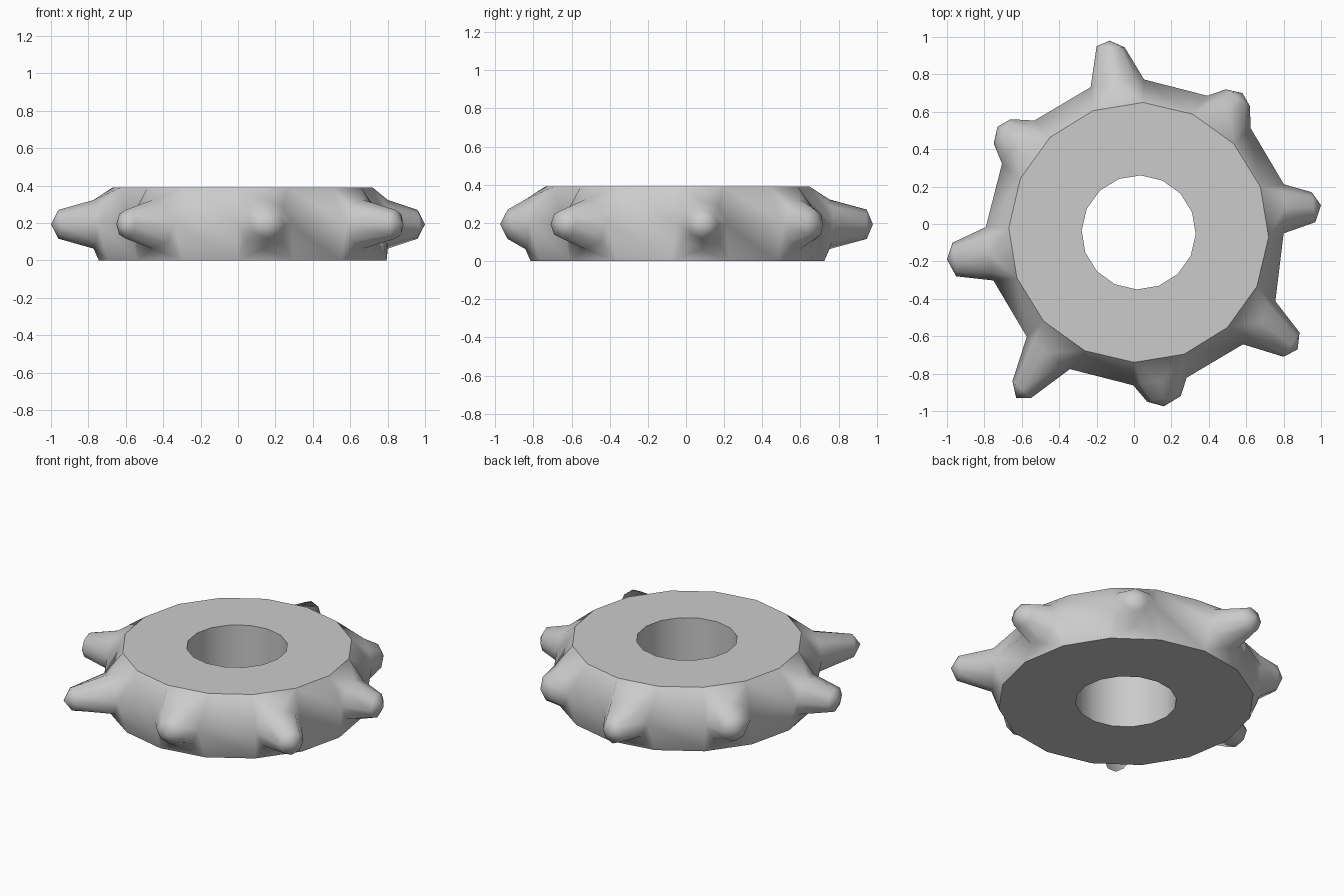
import bpy, bmesh, math
from mathutils import Vector

cube = bpy.data.objects.get("Cube")
if cube:
    bpy.data.objects.remove(cube)

SIDES = 16
CENTRE = Vector((0.025, -0.045, 0))
MID = 0.193
bm = bmesh.new()


def ring(radius, z, odd_shift=0):
    """Polygon of vertices, counter-clockwise seen from above."""
    verts = []
    for i in range(SIDES):
        a = math.radians(88 + 360 / SIDES * i + odd_shift * (i % 2))
        verts.append(bm.verts.new(CENTRE + Vector((radius * math.cos(a), radius * math.sin(a), z))))
    return verts


# Cross-section of the wheel, from the hole round over the rim
hole_top, hole_low = ring(0.305, 0.39), ring(0.305, 0)
top, bottom = ring(0.695, 0.39), ring(0.77, 0)
rim = ring(0.818, MID, -2.2)
rim[12].co = (0.80, -0.05, MID)

# Worn spikes: first shoulder, apex, second shoulder, counter-clockwise
SPIKES = [
    [(-0.05, 0.945), (-0.13, 0.98), (-0.20, 0.95)],
    [(-0.66, 0.56), (-0.73, 0.52), (-0.75, 0.43)],
    [(-0.97, -0.10), (-1.00, -0.19), (-0.95, -0.28)],
    [(-0.65, -0.84), (-0.63, -0.93), (-0.55, -0.93)],
    [(0.07, -0.95), (0.16, -0.975), (0.25, -0.92)],
    [(0.80, -0.71), (0.875, -0.67), (0.885, -0.58)],
    [(0.97, 0.01), (1.00, 0.10), (0.95, 0.17)],
    [(0.62, 0.63), (0.58, 0.70), (0.49, 0.72)],
]


def oval(a, b, height):
    """Eight points round an upright oval, starting at b."""
    for k in range(8):
        t = math.tau * k / 8
        yield (a + b) / 2 + (b - a) / 2 * math.cos(t) + Vector((0, 0, height * math.sin(t)))


def spike(i, j, points):
    """Taper from an oval root on the rim to a blunt eight-sided tip."""
    a, tip, b = (Vector((x, y, MID)) for x, y in points)
    base = [bm.verts.new(p) for p in oval(rim[i].co, rim[j].co, 0.13)]
    for k, corner in ((0, rim[j]), (4, rim[i])):
        bm.verts.remove(base[k])
        base[k] = corner
    tip_ring = [bm.verts.new(p) for p in oval(a, b, 0.077)]
    apex = bm.verts.new(tip)
    for k in range(8):
        n = (k + 1) % 8
        bm.faces.new((base[k], base[n], tip_ring[n], tip_ring[k]))
        bm.faces.new((tip_ring[k], tip_ring[n], apex))
    # Wall above and below the root
    for edge, arc in ((top, base[:5]), (bottom, [base[0]] + base[:3:-1])):
        bm.faces.new((edge[j], edge[i], arc[2]))
        for corner, half in ((edge[j], arc[:3]), (edge[i], arc[2:])):
            bm.faces.new((corner, half[0], half[1]))
            bm.faces.new((corner, half[1], half[2]))


for i in range(SIDES):
    j = (i + 1) % SIDES
    if i % 2 == 0:
        spike(i, j, SPIKES[i // 2])
    else:
        bm.faces.new((top[i], rim[i], rim[j], top[j]))
        bm.faces.new((rim[i], bottom[i], bottom[j], rim[j]))
    # Flat faces and hole wall
    bm.faces.new((top[i], top[j], hole_top[j], hole_top[i]))
    bm.faces.new((bottom[i], bottom[j], hole_low[j], hole_low[i]))
    bm.faces.new((hole_top[i], hole_top[j], hole_low[j], hole_low[i]))

bmesh.ops.recalc_face_normals(bm, faces=bm.faces[:])
bm.normal_update()

# Smooth sides, crisp edges round the two flat faces
for face in bm.faces:
    face.smooth = True
for edge in bm.edges:
    flat = [abs(f.normal.z) > 0.99 for f in edge.link_faces]
    edge.smooth = not any(flat) and edge.calc_face_angle(0) < math.radians(70)

mesh = bpy.data.meshes.new("spiked_wheel")
bm.to_mesh(mesh)
bm.free()
wheel = bpy.data.objects.new("spiked_wheel", mesh)
bpy.context.collection.objects.link(wheel)

# Plain grey
grey = bpy.data.materials.new("plain_grey")
grey.use_nodes = True
colour = (0.6, 0.6, 0.6, 1)
grey.diffuse_color = colour
grey.node_tree.nodes["Principled BSDF"].inputs["Base Color"].default_value = colour
mesh.materials.append(grey)
